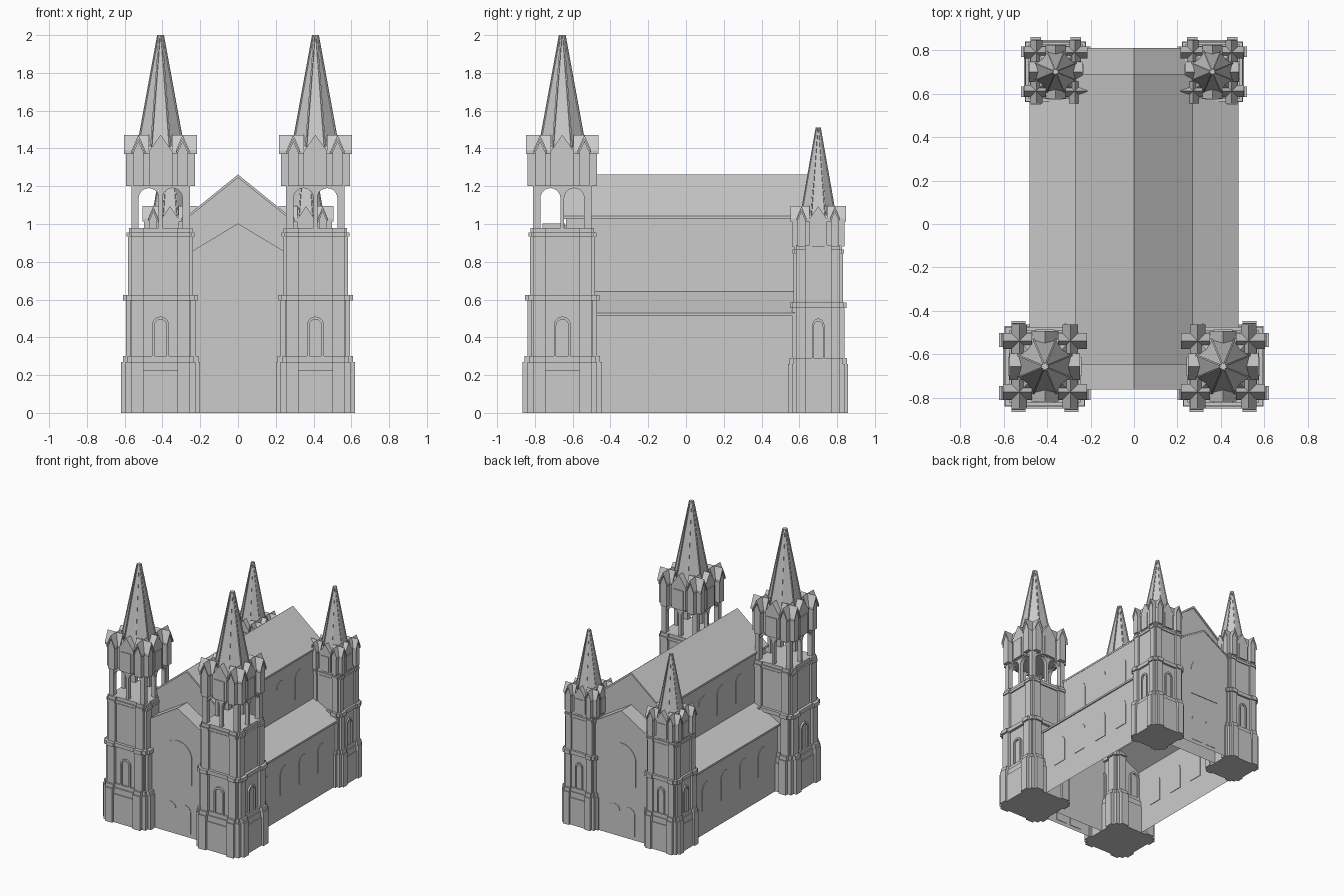
import bpy, bmesh
from math import pi, sin, cos
from mathutils import Matrix, Vector

cube = bpy.data.objects.get("Cube")
if cube:
    bpy.data.objects.remove(cube, do_unlink=True)

stone = bpy.data.materials.new("pale_grey_stone")
STONE = (0.6, 0.6, 0.6, 1)
stone.use_nodes = True
stone.diffuse_color = STONE
stone.node_tree.nodes["Principled BSDF"].inputs["Base Color"].default_value = STONE

ID = Matrix.Identity(4)


def turn(angle):
    return Matrix.Rotation(angle, 4, 'Z')


def prism(bm, pts, y0, y1, M=ID):
    """Extrude an (x, z) outline from y0 to y1."""
    a = [bm.verts.new(M @ Vector((x, y0, z))) for x, z in pts]
    b = [bm.verts.new(M @ Vector((x, y1, z))) for x, z in pts]
    bm.faces.new(a)
    bm.faces.new(b[::-1])
    for i in range(len(a)):
        j = (i + 1) % len(a)
        bm.faces.new((a[j], a[i], b[i], b[j]))


def box(bm, x0, x1, y0, y1, z0, z1, M=ID):
    prism(bm, [(x0, z0), (x1, z0), (x1, z1), (x0, z1)], y0, y1, M)


def house(cx, half, z0, eave, apex):
    """Pentagon outline with a gabled top."""
    return [(cx - half, z0), (cx + half, z0), (cx + half, eave), (cx, apex), (cx - half, eave)]


def arch(cx, half, z0, top, n=10):
    """Round-headed outline, listed from bottom left over the top."""
    spring = top - half
    head = [(cx - half * cos(pi * i / n), spring + half * sin(pi * i / n)) for i in range(n + 1)]
    return [(cx - half, z0)] + head + [(cx + half, z0)]


def finish(name, bm, open_base=False):
    bmesh.ops.recalc_face_normals(bm, faces=bm.faces[:])
    if open_base:
        base = [f for f in bm.faces if all(v.co.z < 0.001 for v in f.verts)]
        bmesh.ops.delete(bm, geom=base, context='FACES')
    mesh = bpy.data.meshes.new(name)
    bm.to_mesh(mesh)
    bm.free()
    mesh.materials.append(stone)
    bpy.context.collection.objects.link(bpy.data.objects.new(name, mesh))


def stage(bm, M, z0, z1, core, reach):
    """Square tower storey with two buttresses on each side."""
    box(bm, -core, core, -core, core, z0, z1, M)
    for k in range(4):
        for s in (-1, 1):
            c = s * 0.122
            box(bm, c - 0.032, c + 0.032, -reach, -core + 0.02, z0, z1, M @ turn(k * pi / 2))


def tower_shaft(name, M, low, mid, top):
    bm = bmesh.new()
    stage(bm, M, 0, low - 0.02, 0.185, 0.21)
    stage(bm, M, low - 0.02, low + 0.01, 0.175, 0.2)
    stage(bm, M, low + 0.01, mid - 0.015, 0.162, 0.184)
    stage(bm, M, mid - 0.015, mid + 0.015, 0.182, 0.198)
    stage(bm, M, mid + 0.015, top - 0.035, 0.155, 0.172)
    stage(bm, M, top - 0.035, top - 0.015, 0.165, 0.18)
    stage(bm, M, top - 0.015, top + 0.01, 0.155, 0.168)
    for k in range(4):
        R = M @ turn(k * pi / 2)
        # plinth panel, window surround and upper panel
        box(bm, -0.09, 0.09, -0.193, -0.18, 0, low - 0.065, R)
        ring = arch(0, 0.044, low, low + 0.22) + arch(0, 0.032, low, low + 0.205)[::-1]
        prism(bm, ring, -0.176, -0.16, R)
        box(bm, -0.08, 0.08, -0.16, -0.15, mid + 0.015, top - 0.04, R)
    finish(name, bm)


def belfry(name, M, z0, z1):
    bm = bmesh.new()
    outline = [(-0.155, z0)]
    for c in (-0.063, 0.063):
        outline += arch(c, 0.053, z0, z1 - 0.01)
    outline += [(0.155, z0), (0.155, z1), (-0.155, z1)]
    for k in range(4):
        R = M @ turn(k * pi / 2)
        prism(bm, outline, -0.148, -0.118, R)
        # corner post
        box(bm, -0.155, -0.117, -0.155, -0.117, z0, z1, R)
    box(bm, -0.15, 0.15, -0.15, 0.15, z1 - 0.008, z1 + 0.004, M)
    finish(name, bm)


def crown(name, M):
    """Gabled collar; local z starts at its underside."""
    bm = bmesh.new()
    box(bm, -0.14, 0.14, -0.14, 0.14, 0, 0.17, M)
    bmesh.ops.create_cone(bm, cap_ends=True, segments=4, radius1=0.198, radius2=0.1, depth=0.1,
                          matrix=M @ Matrix.Translation((0, 0, 0.22)) @ turn(pi / 4))
    for k in range(4):
        R = M @ turn(k * pi / 2)
        # central gable with a small opening
        prism(bm, house(0, 0.062, 0, 0.185, 0.272), -0.162, 0, R)
        box(bm, -0.044, 0.044, -0.169, -0.16, 0, 0.155, R)
        for s in (-1, 1):
            # corner turrets with overhanging roofs
            c = s * 0.117
            prism(bm, house(c, 0.027, 0, 0.18, 0.24), -0.183, -0.1, R)
            roof = [(c - 0.036, 0.17), (c, 0.25), (c + 0.036, 0.17),
                    (c + 0.036, 0.19), (c, 0.272), (c - 0.036, 0.19)]
            prism(bm, roof, -0.193, -0.06, R)
    finish(name, bm)


def spire(name, M):
    bm = bmesh.new()
    bmesh.ops.create_cone(bm, cap_ends=True, segments=8, radius1=0.15, radius2=0.014, depth=0.7,
                          matrix=M @ Matrix.Translation((0, 0, 0.45)) @ turn(pi / 8))
    # edge ribs
    for k in range(8):
        rib = [(0.13, 0.1), (0.156, 0.1), (0.018, 0.8), (0.002, 0.8)]
        prism(bm, rib, -0.004, 0.004, M @ turn(pi / 8 + k * pi / 4))
    finish(name, bm)


# Towers
for s, side in ((1, "left"), (-1, "right")):
    F = Matrix.Translation((s * 0.41, -0.655, 0))
    tower_shaft(f"front_{side}_tower", F, 0.29, 0.61, 0.97)
    belfry(f"front_{side}_belfry", F, 0.975, 1.2)
    U = F @ Matrix.Translation((0, 0, 1.2))
    crown(f"front_{side}_crown", U)
    spire(f"front_{side}_spire", U)

    B = Matrix.Translation((s * 0.36, 0.7, 0)) @ Matrix.Diagonal((0.757, 0.757, 1, 1))
    tower_shaft(f"rear_{side}_tower", B, 0.28, 0.57, 0.88)
    U = B @ Matrix.Translation((0, 0, 0.88)) @ Matrix.Diagonal((1, 1, 0.7875, 1))
    crown(f"rear_{side}_crown", U)
    spire(f"rear_{side}_spire", U)

# Nave and aisles in one cross-section
half = [(0.46, 0), (0.46, 0.525), (0.262, 0.63), (0.262, 1.035)]
bm = bmesh.new()
prism(bm, half + [(0, 1.25)] + [(-x, z) for x, z in half[::-1]], -0.635, 0.68)
finish("nave_walls", bm, True)

# Roof slabs
bm = bmesh.new()
for s in (-1, 1):
    main = [(0, 1.262), (s * 0.272, 1.042), (s * 0.272, 1.027), (0, 1.245)]
    aisle = [(s * 0.25, 0.65), (s * 0.48, 0.53), (s * 0.48, 0.515), (s * 0.25, 0.632)]
    prism(bm, main, -0.645, 0.69)
    prism(bm, aisle, -0.64, 0.685)
finish("roofs", bm)

# End facades with their copings, great windows and doors
for name, y0, y1, angle in (("front", -0.755, -0.63, 0), ("rear", -0.805, -0.675, pi)):
    R = turn(angle)
    bm = bmesh.new()
    prism(bm, house(0, 0.25, 0, 0.845, 0.995), y0, y1, R)
    finish(name + "_facade", bm, True)
    bm = bmesh.new()
    coping = [(-0.25, 0.84), (0, 0.99), (0.25, 0.84), (0.25, 0.852), (0, 1.003), (-0.25, 0.852)]
    prism(bm, coping, y0 - 0.005, y1 - 0.01, R)
    finish(name + "_coping", bm)
    bm = bmesh.new()
    prism(bm, arch(0, 0.125, 0.42, 0.745, 16), y0 - 0.004, y0 + 0.004, R)
    for c in (-0.065, 0.065):
        prism(bm, arch(c, 0.05, 0.03, 0.25), y0 - 0.003, y0 + 0.003, R)
    finish(name + "_window_and_doors", bm)

# Side windows, lower and upper rows
for s, side in ((1, "left"), (-1, "right")):
    bm = bmesh.new()
    for i in range(4):
        y = s * (-0.305 + i * 0.234)
        for wall, z0 in ((0.46, 0.19), (0.262, 0.72)):
            prism(bm, arch(y, 0.057, z0, z0 + 0.22), -wall - 0.004, -wall + 0.004, turn(s * pi / 2))
    finish(side + "_windows", bm)
